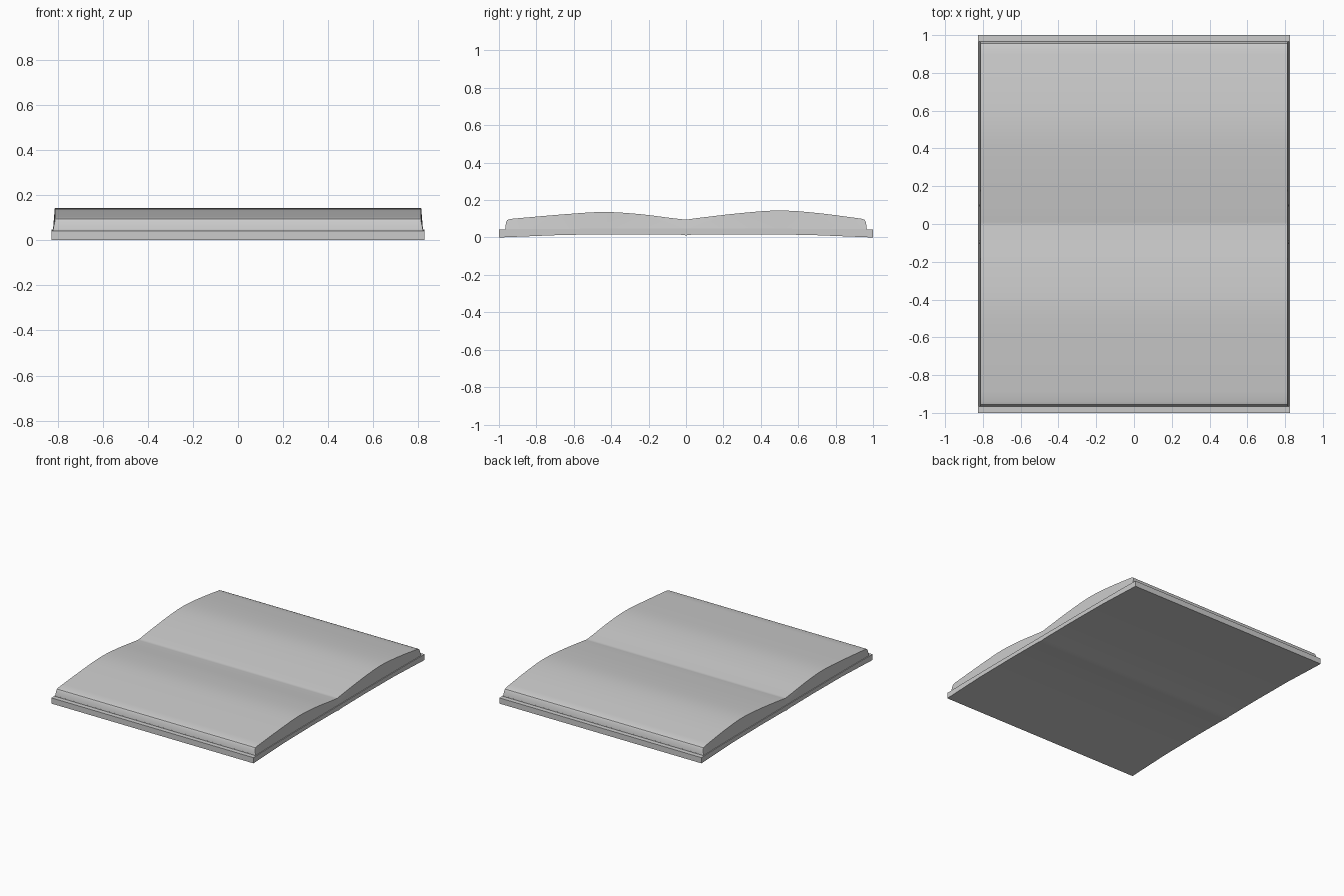
import bpy, bmesh

if "Cube" in bpy.data.objects:
    bpy.data.objects.remove(bpy.data.objects["Cube"])


def smooth_curve(pts, steps=4):
    """Catmull-Rom through the (y, z) points."""
    p = [pts[0]] + pts + [pts[-1]]
    out = []
    for i in range(1, len(p) - 2):
        for s in range(steps):
            t = s / steps
            out.append(tuple(
                0.5 * (2 * b + (c - a) * t + (2 * a - 5 * b + 4 * c - d) * t * t
                       + (3 * b - a - 3 * c + d) * t ** 3)
                for a, b, c, d in zip(p[i - 1], p[i], p[i + 1], p[i + 2])))
    return out + [pts[-1]]


def extrude_strip(name, top, bottom, half_width):
    """Solid between two (y, z) lines, running along x."""
    bm = bmesh.new()
    ring = top + bottom[::-1]
    ends = [[bm.verts.new((s * half_width(z), y, z)) for y, z in ring] for s in (-1, 1)]
    n = len(ring)
    for i in range(n):
        j = (i + 1) % n
        bm.faces.new((ends[0][i], ends[0][j], ends[1][j], ends[1][i]))
    caps = [bm.faces.new(e) for e in ends]
    bmesh.ops.triangulate(bm, faces=caps)
    bmesh.ops.recalc_face_normals(bm, faces=bm.faces)
    mesh = bpy.data.meshes.new(name)
    bm.to_mesh(mesh)
    bm.free()
    ob = bpy.data.objects.new(name, mesh)
    bpy.context.collection.objects.link(ob)
    bpy.context.view_layer.objects.active = ob
    ob.select_set(True)
    bpy.ops.object.shade_smooth_by_angle(angle=0.5)
    ob.select_set(False)
    return ob


def mirrored(half):
    """Complete a line given from y = 0 outwards."""
    return [(-y, z) for y, z in half[:0:-1]] + half


# Cover: two thin boards, slightly lifted toward the spine
cover_top = mirrored([(0, 0.047), (0.5, 0.047), (0.84, 0.045), (1, 0.042)])
cover_bottom = mirrored([(0, 0.011), (0.03, 0.015), (0.3, 0.017), (0.65, 0.014), (1, 0.0)])
extrude_strip("cover", cover_top, cover_bottom, lambda z: 0.826)

# Page block: two arched stacks meeting in the gutter
right = smooth_curve([(0, 0.095), (0.08, 0.106), (0.3, 0.131), (0.5, 0.144),
                      (0.7, 0.131), (0.94, 0.1)])
left = smooth_curve([(0, 0.095), (-0.08, 0.104), (-0.25, 0.125), (-0.44, 0.136),
                     (-0.65, 0.124), (-0.94, 0.099)])
edge = [(0.955, 0.094), (0.962, 0.082), (0.967, 0.044)]
page_top = [(-y, z) for y, z in edge[::-1]] + left[:0:-1] + right + edge
page_bottom = mirrored([(0, 0.046), (0.5, 0.046), (0.84, 0.044)])
extrude_strip("page_block", page_top, page_bottom,
              lambda z: 0.812 if z > 0.06 else 0.82)

# Endpaper: thin sheet between pages and cover
extrude_strip("endpaper", mirrored([(0, 0.052), (0.7, 0.052), (0.84, 0.049), (0.967, 0.047)]),
              mirrored([(0, 0.045), (0.84, 0.043), (0.967, 0.04)]), lambda z: 0.819)
